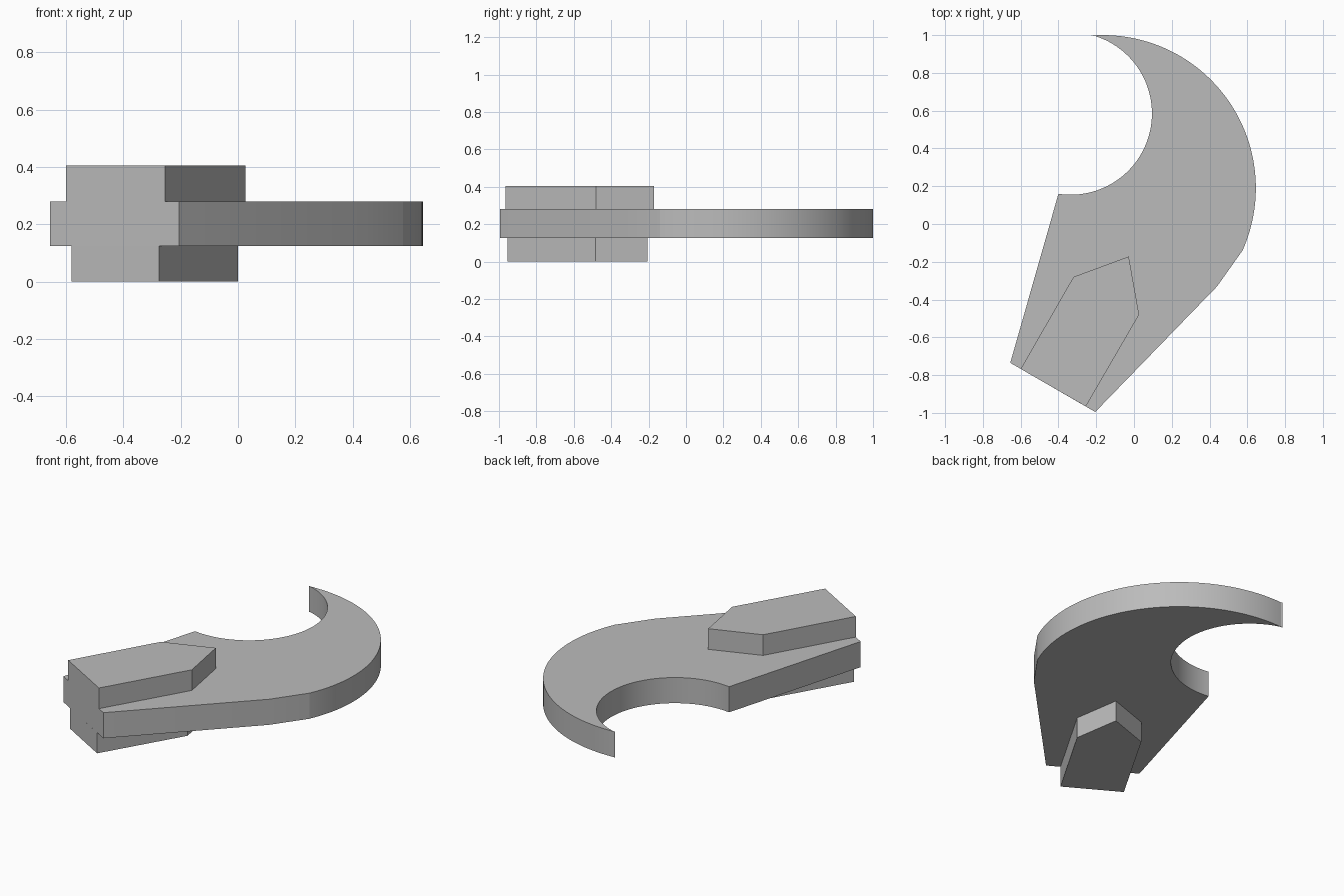
import bpy, bmesh
from math import sin, cos, radians

cube = bpy.data.objects.get("Cube")
if cube:
    bpy.data.objects.remove(cube, do_unlink=True)

grey = bpy.data.materials.new("plain grey")
grey.use_nodes = True
colour = (0.5, 0.5, 0.5, 1)
grey.diffuse_color = colour
grey.node_tree.nodes["Principled BSDF"].inputs["Base Color"].default_value = colour


def arc(cx, cy, r, start, end, steps):
    """Points along a circular arc, angles in degrees."""
    angles = [radians(start + (end - start) * i / steps) for i in range(steps + 1)]
    return [(cx + r * cos(a), cy + r * sin(a)) for a in angles]


def slab(name, outline, bottom, top):
    """Extrude a counter-clockwise outline between two heights."""
    bm = bmesh.new()
    base = bm.faces.new([bm.verts.new((x, y, bottom)) for x, y in outline])
    side = bmesh.ops.extrude_face_region(bm, geom=[base], use_keep_orig=True)
    verts = [v for v in side["geom"] if isinstance(v, bmesh.types.BMVert)]
    bmesh.ops.translate(bm, verts=verts, vec=(0, 0, top - bottom))
    bmesh.ops.recalc_face_normals(bm, faces=bm.faces)
    mesh = bpy.data.meshes.new(name)
    bm.to_mesh(mesh)
    bm.free()
    mesh.materials.append(grey)
    obj = bpy.data.objects.new(name, mesh)
    bpy.context.collection.objects.link(obj)
    bpy.ops.object.select_all(action="DESELECT")
    obj.select_set(True)
    bpy.context.view_layer.objects.active = obj
    bpy.ops.object.shade_smooth_by_angle(angle=radians(12))


# Hooked plate: slanted shank, round outer edge, round notch
shank = [(-0.655, -0.735), (-0.205, -0.995), (0.44, -0.33)]
outer_edge = arc(-0.165, 0.19, 0.81, -24, 94.2, 64)
notch = arc(-0.335, 0.585, 0.43, 75.2, -98.7, 64)
slab("hooked_plate", shank + outer_edge + notch, 0.125, 0.28)

# Five-sided blocks above and below the shank
slab("upper_block", [(-0.60, -0.767), (-0.255, -0.966), (0.027, -0.48),
                     (-0.028, -0.172), (-0.32, -0.28)], 0.28, 0.405)
slab("lower_block", [(-0.58, -0.778), (-0.275, -0.955), (0.0, -0.485),
                     (-0.044, -0.207), (-0.30, -0.295)], 0.0, 0.125)
